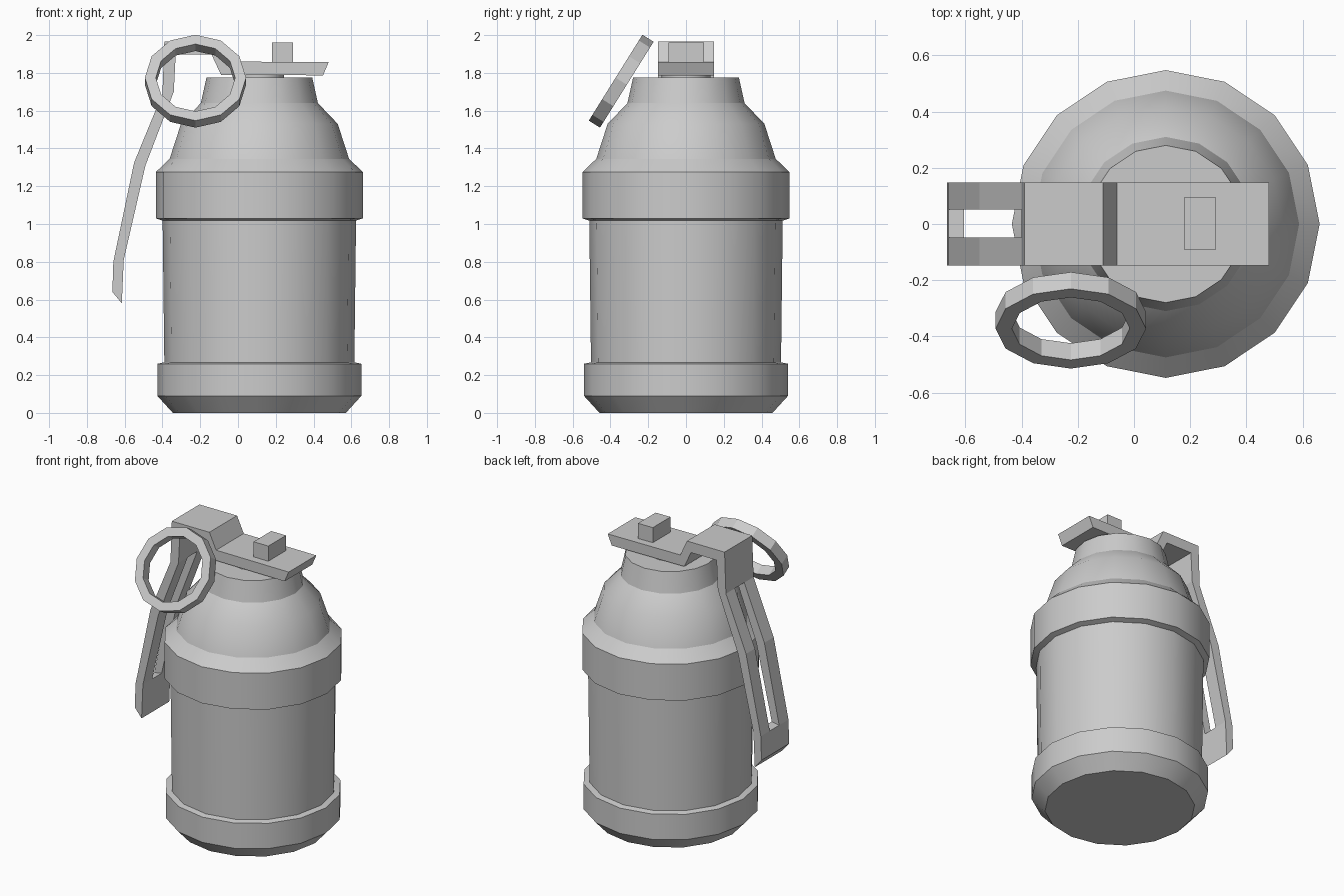
import bpy, bmesh, math
from mathutils import Matrix

if "Cube" in bpy.data.objects:
    bpy.data.objects.remove(bpy.data.objects["Cube"])

metal = bpy.data.materials.new("grey metal")
metal.diffuse_color = (0.6, 0.6, 0.6, 1)
metal.use_nodes = True
metal.node_tree.nodes["Principled BSDF"].inputs["Base Color"].default_value = metal.diffuse_color


def finish(name, bm, smooth=None):
    bmesh.ops.recalc_face_normals(bm, faces=bm.faces)
    me = bpy.data.meshes.new(name)
    bm.to_mesh(me)
    bm.free()
    me.materials.append(metal)
    ob = bpy.data.objects.new(name, me)
    bpy.context.collection.objects.link(ob)
    if smooth:
        bpy.ops.object.select_all(action='DESELECT')
        ob.select_set(True)
        bpy.context.view_layer.objects.active = ob
        bpy.ops.object.shade_smooth_by_angle(angle=math.radians(smooth))
    return ob


def lathe(name, profile, sides, closed=False, smooth=None, matrix=Matrix()):
    """Spin (radius, z) points around z; open profiles get end caps."""
    bm = bmesh.new()
    rings = []
    for r, z in profile:
        rings.append([bm.verts.new((r * math.cos(a), r * math.sin(a), z))
                      for a in (2 * math.pi * i / sides for i in range(sides))])
    pairs = list(zip(rings, rings[1:]))
    if closed:
        pairs.append((rings[-1], rings[0]))
    else:
        bm.faces.new(rings[0])
        bm.faces.new(rings[-1])
    for a, b in pairs:
        for i in range(sides):
            j = (i + 1) % sides
            bm.faces.new((a[i], a[j], b[j], b[i]))
    bm.transform(matrix)
    return finish(name, bm, smooth)


body_pos = Matrix.Translation((0.113, 0, 0))

# Canister: base rim, drum, shoulder band, dome and neck
lathe("canister_body",
      [(0.458, 0), (0.54, 0.09), (0.54, 0.26), (0.503, 0.268), (0.512, 1.018),
       (0.548, 1.03), (0.548, 1.275), (0.475, 1.345), (0.415, 1.53),
       (0.31, 1.64), (0.28, 1.775)], 16, smooth=28, matrix=body_pos)

# Small hub holding the lever on the neck
lathe("lever_hub", [(0.13, 1.77), (0.13, 1.792)], 16, smooth=28, matrix=body_pos)

# Safety lever: bent strip of cells across y, with a slot in the hanging arm
outer = [(0.48, 1.857), (-0.06, 1.86), (-0.11, 1.967), (-0.39, 1.967),
         (-0.40, 1.69), (-0.55, 1.325), (-0.66, 0.80), (-0.665, 0.64)]
inner = [(0.45, 1.787), (-0.09, 1.79), (-0.14, 1.897), (-0.33, 1.897),
         (-0.34, 1.70), (-0.49, 1.31), (-0.605, 0.81), (-0.615, 0.58)]
ys = [-0.147, -0.048, 0.052, 0.147]
solid = {(i, k) for i in range(7) for k in range(3)} - {(4, 1), (5, 1)}
bm = bmesh.new()
O = [[bm.verts.new((x, y, z)) for y in ys] for x, z in outer]
I = [[bm.verts.new((x, y, z)) for y in ys] for x, z in inner]
for i, k in solid:
    for S in (O, I):
        bm.faces.new((S[i][k], S[i + 1][k], S[i + 1][k + 1], S[i][k + 1]))
    for side, e in ((-1, k), (1, k + 1)):
        if (i, k + side) not in solid:
            bm.faces.new((O[i][e], O[i + 1][e], I[i + 1][e], I[i][e]))
    for side, e in ((-1, i), (1, i + 1)):
        if (i + side, k) not in solid:
            bm.faces.new((O[e][k], O[e][k + 1], I[e][k + 1], I[e][k]))
finish("safety_lever", bm)

# Block on top of the lever
bm = bmesh.new()
bmesh.ops.create_cube(bm, size=1, matrix=Matrix.Translation((0.235, 0.002, 1.905))
                      @ Matrix.Diagonal((0.11, 0.188, 0.11, 1)))
finish("lever_block", bm)

# Pull ring, tilted, with a rectangular section
lathe("pull_ring", [(0.268, -0.035), (0.268, 0.035), (0.21, 0.035), (0.21, -0.035)],
      12, closed=True,
      matrix=Matrix.Translation((-0.225, -0.343, 1.756))
      @ Matrix.Rotation(math.radians(58), 4, 'X'))
